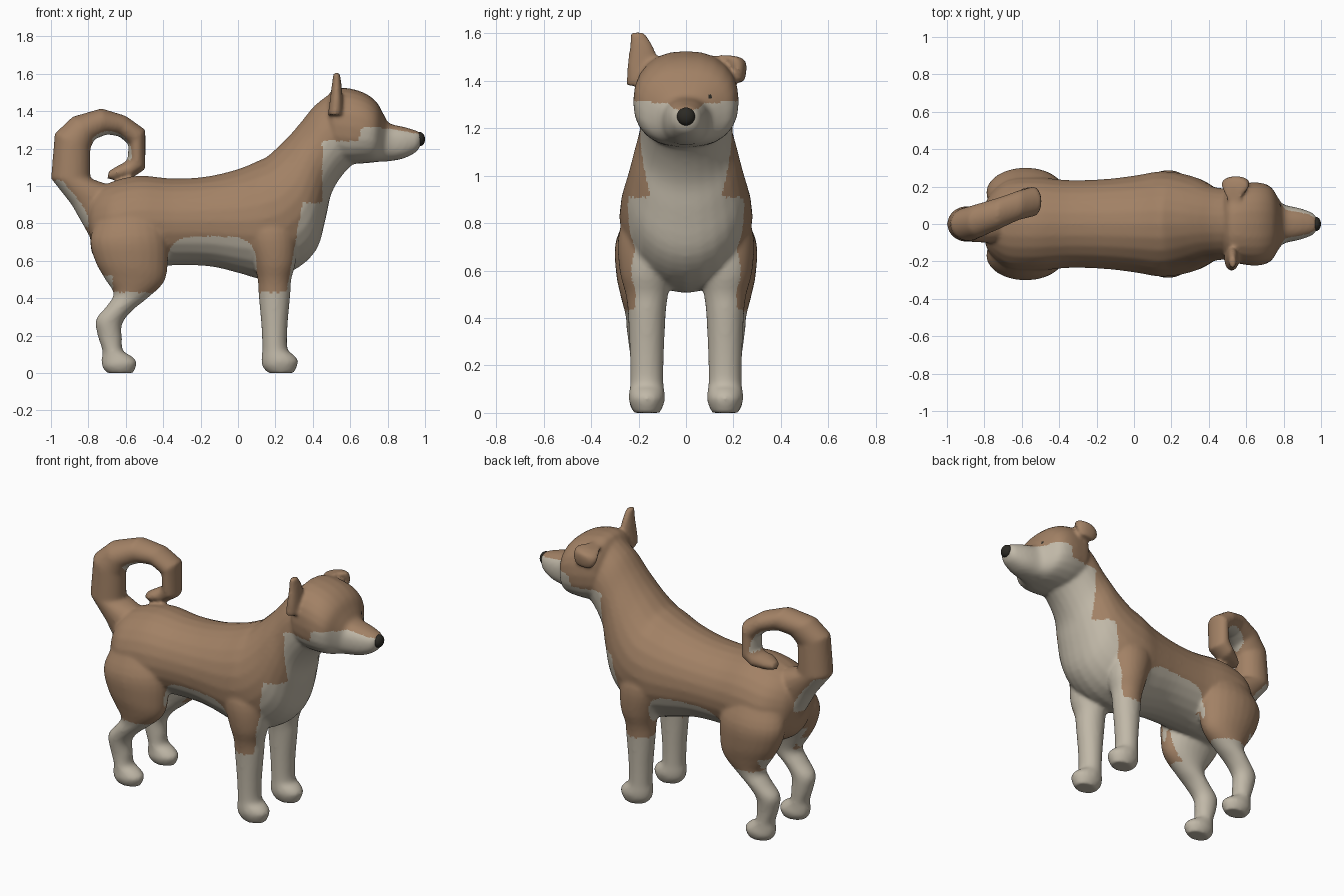
import bpy
import bmesh
import math
from mathutils import Vector

old_cube = bpy.data.objects.get("Cube")
if old_cube:
    bpy.data.objects.remove(old_cube, do_unlink=True)


def make_material(name, colour):
    material = bpy.data.materials.new(name)
    material.use_nodes = True
    rgba = (*colour, 1)
    material.diffuse_color = rgba
    material.node_tree.nodes["Principled BSDF"].inputs["Base Color"].default_value = rgba
    return material


brown = make_material("brown_fur", (.36, .22, .13))
cream = make_material("cream_fur", (.53, .48, .39))
black = make_material("black_nose", (.025, .023, .018))


def blend(before, start, end, after, t):
    """Smooth in-between value of two neighbouring stations."""
    return .5 * (2 * start + (end - before) * t
                 + (2 * before - 5 * start + 4 * end - after) * t ** 2
                 + (3 * start - before - 3 * end + after) * t ** 3)


def refine(stations, steps):
    """Insert smooth in-between stations along a loft."""
    last = len(stations) - 1
    result = []
    for i in range(last):
        neighbours = [stations[min(max(i + k, 0), last)] for k in (-1, 0, 1, 2)]
        for step in range(steps):
            result.append([blend(*values, step / steps) for values in zip(*neighbours)])
    result.append(stations[last])
    return result


def loft(bm, stations, side=1, power=1.0, steps=4, sides=24):
    """Each station: two opposite outline points (x, z, x, z), half width, y centre."""
    rings = []
    for xa, za, xb, zb, width, y in refine(stations, steps):
        centre = Vector(((xa + xb) / 2, y * side, (za + zb) / 2))
        reach = Vector(((xb - xa) / 2, 0, (zb - za) / 2))
        ring = []
        for k in range(sides):
            angle = math.tau * k / sides
            c, s = math.cos(angle), math.sin(angle)
            c = math.copysign(abs(c) ** power, c)
            s = math.copysign(abs(s) ** power, s)
            ring.append(bm.verts.new(centre + reach * c + Vector((0, width * s, 0))))
        rings.append(ring)
    for lower, upper in zip(rings, rings[1:]):
        for k in range(sides):
            n = (k + 1) % sides
            bm.faces.new((lower[k], lower[n], upper[n], upper[k]))
    bm.faces.new(rings[0])
    bm.faces.new(rings[-1])


# Outline stations for each part
torso = [
    (-.79, .72, -.81, .86, .08, 0), (-.77, .62, -.77, .96, .16, 0),
    (-.66, .56, -.68, 1.02, .24, 0), (-.5, .56, -.53, 1.055, .25, 0),
    (-.35, .575, -.35, 1.04, .235, 0), (-.15, .57, -.17, 1.05, .24, 0),
    (.02, .53, 0, 1.09, .26, 0), (.13, .505, .12, 1.14, .28, 0),
    (.3, .55, .16, 1.16, .275, 0), (.42, .66, .23, 1.225, .25, 0),
    (.47, .83, .28, 1.275, .225, 0), (.5, .96, .34, 1.345, .2, 0),
    (.56, 1.06, .41, 1.43, .19, 0), (.63, 1.13, .5, 1.5, .18, 0)]
head = [
    (.46, 1.24, .46, 1.42, .1, 0), (.5, 1.15, .5, 1.51, .19, 0),
    (.58, 1.12, .57, 1.525, .215, 0), (.66, 1.12, .67, 1.5, .222, 0),
    (.72, 1.125, .74, 1.45, .2, 0), (.76, 1.13, .78, 1.38, .14, 0),
    (.79, 1.13, .81, 1.335, .105, 0), (.88, 1.145, .89, 1.315, .085, 0),
    (.95, 1.18, .955, 1.295, .06, 0), (.975, 1.215, .98, 1.28, .035, 0)]
hind_leg = [
    (-.74, .86, -.45, .9, .1, .12), (-.79, .72, -.38, .74, .13, .165),
    (-.765, .6, -.375, .58, .12, .175), (-.71, .5, -.4, .48, .095, .18),
    (-.665, .425, -.49, .395, .075, .18), (-.7, .36, -.57, .33, .07, .18),
    (-.76, .285, -.62, .26, .065, .175), (-.75, .2, -.62, .18, .06, .17),
    (-.725, .12, -.615, .12, .06, .17), (-.73, .07, -.57, .09, .065, .17),
    (-.725, .03, -.54, .055, .07, .17), (-.7, 0, -.56, 0, .05, .17)]
front_leg = [
    (.02, .9, .28, .9, .07, .16), (.04, .75, .31, .75, .11, .175),
    (.08, .6, .31, .6, .11, .17), (.105, .5, .285, .5, .09, .165),
    (.11, .42, .28, .42, .08, .165), (.125, .25, .265, .25, .072, .165),
    (.13, .13, .265, .13, .07, .165), (.125, .08, .3, .095, .075, .165),
    (.13, .035, .322, .06, .075, .165), (.16, 0, .3, 0, .055, .165)]
tail = [
    (-.8, .74, -.6, .98, .1, 0), (-.89, .9, -.7, 1.01, .1, 0),
    (-1, 1.04, -.79, 1.04, .095, 0), (-.98, 1.28, -.79, 1.2, .09, 0),
    (-.885, 1.37, -.765, 1.25, .09, .02), (-.73, 1.415, -.7, 1.275, .085, .06),
    (-.6, 1.375, -.635, 1.265, .08, .1), (-.495, 1.3, -.585, 1.22, .08, .12),
    (-.495, 1.09, -.59, 1.15, .075, .125), (-.57, 1.04, -.6, 1.13, .07, .125),
    (-.66, 1.03, -.64, 1.11, .06, .1), (-.7, 1.04, -.69, 1.08, .03, .1)]
upright_ear = [
    (.48, 1.38, .56, 1.38, .06, .19), (.49, 1.45, .56, 1.45, .065, .185),
    (.5, 1.53, .555, 1.53, .055, .185), (.51, 1.605, .545, 1.605, .03, .205)]
folded_ear = [
    (.49, 1.49, .57, 1.51, .05, .15), (.47, 1.47, .61, 1.5, .05, .2),
    (.47, 1.43, .62, 1.45, .035, .22), (.5, 1.39, .6, 1.4, .02, .225)]

# Skin: all parts fused into one smooth surface
bm = bmesh.new()
loft(bm, torso)
loft(bm, head, power=.85)
for side in (-1, 1):
    loft(bm, hind_leg, side)
    loft(bm, front_leg, side)
loft(bm, tail, steps=1)
loft(bm, upright_ear, side=-1)
loft(bm, folded_ear)
bmesh.ops.recalc_face_normals(bm, faces=bm.faces)
skin = bpy.data.meshes.new("dog_body")
bm.to_mesh(skin)
bm.free()
body = bpy.data.objects.new("dog_body", skin)
bpy.context.collection.objects.link(body)
fuse = body.modifiers.new("fuse", "REMESH")
fuse.mode = "VOXEL"
fuse.voxel_size = .01
soften = body.modifiers.new("soften", "SMOOTH")
soften.factor = .5
soften.iterations = 10
evaluated = body.evaluated_get(bpy.context.evaluated_depsgraph_get())
fused = bpy.data.meshes.new_from_object(evaluated)
body.modifiers.clear()
body.data = fused


def is_cream(point, normal):
    """Coat pattern: socks, belly, chest, muzzle and tail lining."""
    x, y, z = point
    off = abs(y)
    if z < .43 or (z < .6 and off < .13):
        return True
    if z < .52 and x < -.67:
        return True
    if x < -.8 and .78 < z < 1.03:
        return normal.x < -.4 and off < .08
    if x < -.45:
        return -.78 < x and z > 1.14 and math.hypot(x + .69, z - 1.17) < .122
    if x < .1:
        return ((x + .14) / .24) ** 4 + ((z - .5) / .23) ** 4 < 1
    if z < .91:
        return x > .28 + .18 * (z - .55)
    if x > .8 and normal.z > .75 and z > 1.22:
        return False
    brow = 1.24 if x < .65 else 1.31 - .2 * max(0, x - .8)
    return x > .45 and z < brow


# Coat colours, with the small dark eye mark
for material in (brown, cream, black):
    fused.materials.append(material)
for face in fused.polygons:
    face.use_smooth = True
    x, y, z = face.center
    eye = x > .6 and math.hypot(y - .1, z - 1.335) < .009
    face.material_index = 2 if eye else int(is_cream(face.center, face.normal))

# Nose
bpy.ops.mesh.primitive_uv_sphere_add(segments=24, ring_count=14, location=(.972, 0, 1.25))
nose = bpy.context.object
nose.name = "nose"
nose.scale = (.028, .038, .038)
nose.data.materials.append(black)
bpy.ops.object.shade_smooth_by_angle()
